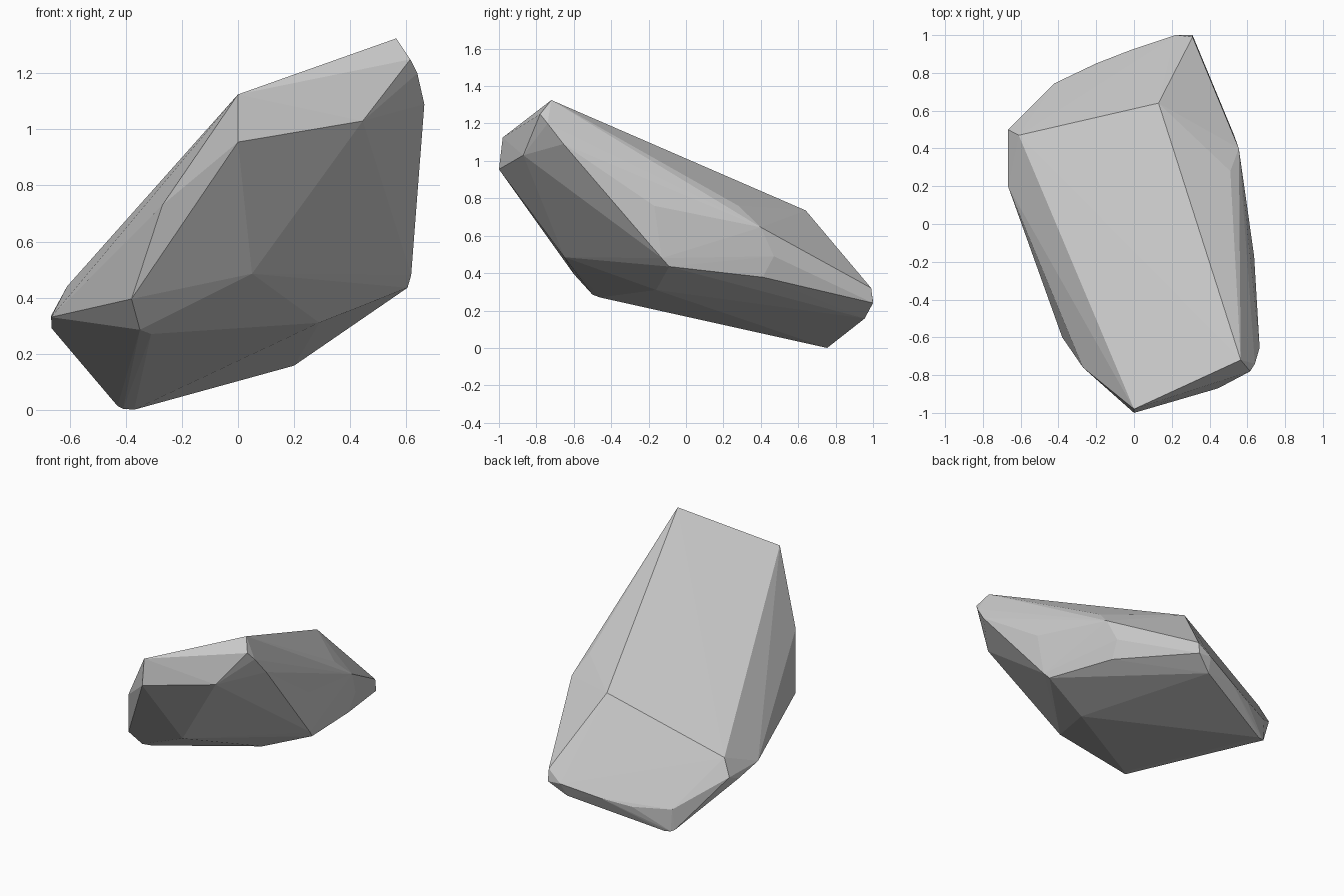
import bpy, bmesh

# Key corners of the boulder, grouped by region; the stone is their convex hull
raised_tip = [(0, -.98, 1.125), (0, -1, .955), (.565, -.72, 1.325), (.615, -.78, 1.25),
              (.445, -.87, 1.03), (.64, -.74, 1.2), (.665, -.655, 1.09)]
right_side = [(.618, -.13, .48), (.605, -.09, .435), (.636, -.17, .76),
              (.555, .4, .645), (.51, .28, .76), (.52, .41, .378), (.53, .47, .49)]
back_end = [(.13, .64, .735), (.31, .99, .32), (.31, 1, .24), (.22, 1, .247),
            (.2, .955, .157), (-.02, .92, .185), (-.2, .85, .15), (-.42, .745, .15)]
left_side = [(-.61, .47, .44), (-.667, .5, .335), (-.667, .2, .33), (-.665, .4, .29),
             (-.27, -.76, .73), (-.38, -.6, .395)]
underside = [(-.37, .755, 0), (-.41, .745, .003), (-.43, .73, .013), (-.35, -.5, .285),
             (-.31, -.46, .27), (.05, -.65, .485), (.29, -.16, .31)]

bm = bmesh.new()
for p in raised_tip + right_side + back_end + left_side + underside:
    bm.verts.new(p)
hull = bmesh.ops.convex_hull(bm, input=bm.verts[:])

# Drop any corner that ended up inside the stone
bmesh.ops.delete(bm, geom=[v for v in bm.verts if not v.link_faces], context='VERTS')
bmesh.ops.recalc_face_normals(bm, faces=bm.faces[:])

# Flat-shaded stone
mesh = bpy.data.meshes.new("boulder")
bm.to_mesh(mesh)
bm.free()
boulder = bpy.data.objects.new("boulder", mesh)
bpy.context.collection.objects.link(boulder)
